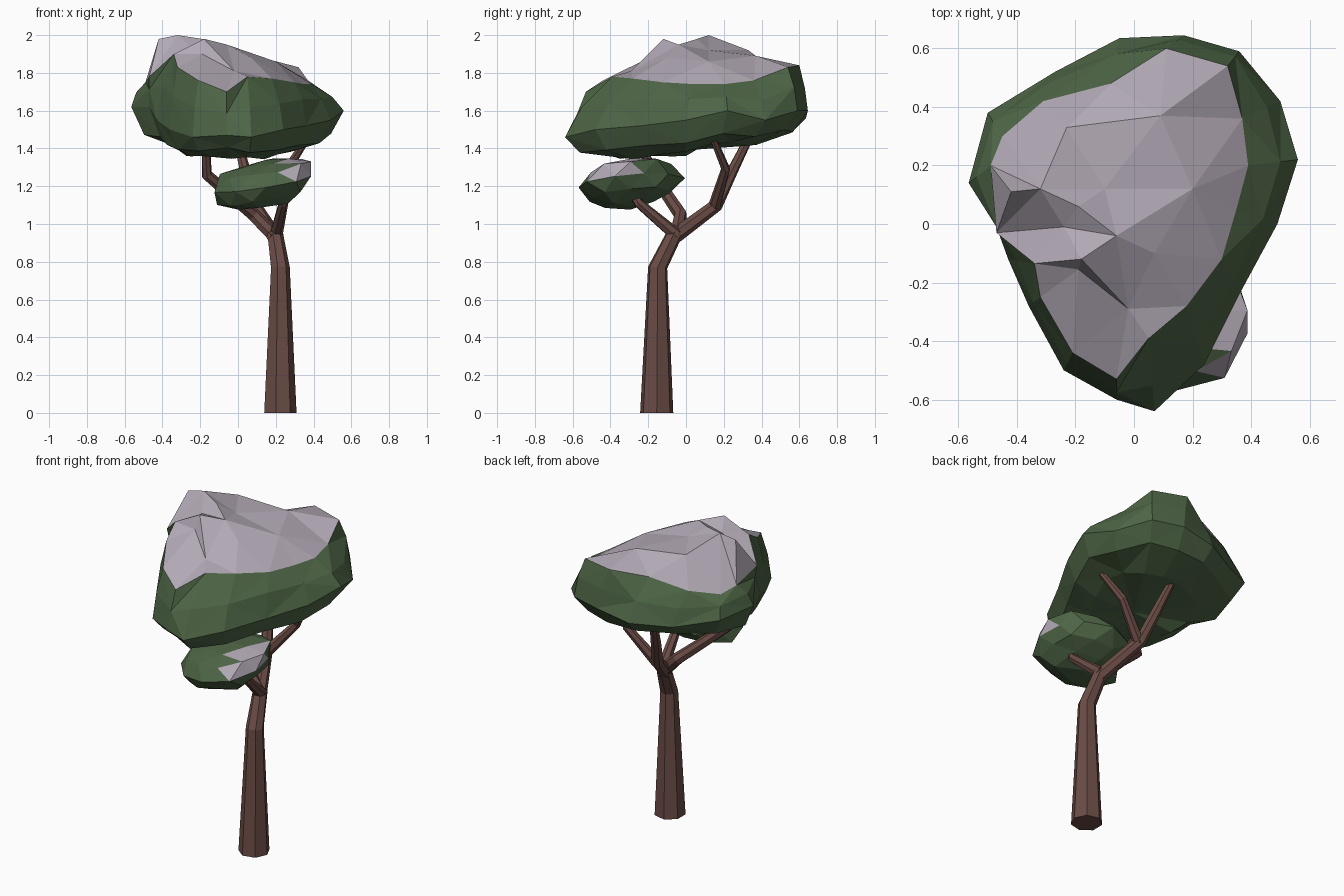
import bpy, bmesh, math, random
from mathutils import Vector
from mathutils.geometry import delaunay_2d_cdt

if "Cube" in bpy.data.objects:
    bpy.data.objects.remove(bpy.data.objects["Cube"])

random.seed(4)


def material(name, rgb):
    m = bpy.data.materials.new(name)
    m.diffuse_color = (*rgb, 1)
    m.use_nodes = True
    m.node_tree.nodes["Principled BSDF"].inputs["Base Color"].default_value = m.diffuse_color
    return m


BARK = material("brown_bark", (0.145, 0.072, 0.060))
GREEN = material("leaf_green", (0.075, 0.130, 0.060))
GREY = material("pale_grey_top", (0.45, 0.40, 0.465))


def finish(bm, name, mats):
    bmesh.ops.recalc_face_normals(bm, faces=bm.faces[:])
    me = bpy.data.meshes.new(name)
    bm.to_mesh(me)
    bm.free()
    for m in mats:
        me.materials.append(m)
    ob = bpy.data.objects.new(name, me)
    bpy.context.collection.objects.link(ob)
    return ob


def limb(name, path, sides=7):
    """Tapered faceted tube through (x, y, z, radius) points."""
    bm = bmesh.new()
    pts = [Vector(p[:3]) for p in path]
    rings = []
    for i, p in enumerate(pts):
        t = (pts[min(i + 1, len(pts) - 1)] - pts[max(i - 1, 0)]).normalized()
        if name == "trunk" and i == 0:
            t = Vector((0, 0, 1))
        u = Vector((0, 1, 0)).cross(t).normalized()
        v = t.cross(u)
        rings.append([bm.verts.new(p + path[i][3] * (u * math.cos(a) + v * math.sin(a)))
                      for a in (math.tau * k / sides for k in range(sides))])
    for a, b in zip(rings, rings[1:]):
        for k in range(sides):
            j = (k + 1) % sides
            bm.faces.new((a[k], a[j], b[j], b[k]))
    bm.faces.new(rings[0])
    bm.faces.new(rings[-1])
    return finish(bm, name, [BARK])


# Trunk and branches
limb("trunk", [(.22, -.155, 0, .09), (.222, -.15, .77, .052), (.195, -.06, .95, .043)])
limb("back_branch", [(.20, -.08, .92, .042), (.085, .16, 1.10, .036), (.04, .24, 1.27, .03), (-.01, .34, 1.47, .022)])
limb("right_branch", [(.09, .15, 1.09, .034), (.26, .21, 1.29, .025), (.37, .14, 1.46, .018)])
limb("front_branch", [(.20, -.05, .94, .036), (.24, -.25, 1.11, .026), (.22, -.31, 1.2, .02)])
limb("left_branch", [(.19, -.05, .94, .04), (.08, -.03, 1.05, .036), (-.165, -.17, 1.26, .03), (-.17, -.24, 1.42, .024)])

# Main canopy: widest outline and the edge where the pale top begins
RIM = [(.56, .22, 1.6), (.5, .42, 1.55), (.36, .59, 1.6), (.17, .645, 1.6), (-.05, .635, 1.56),
       (-.27, .52, 1.55), (-.5, .38, 1.6), (-.565, .14, 1.62), (-.47, 0, 1.62), (-.43, -.12, 1.55),
       (-.36, -.28, 1.5), (-.24, -.5, 1.46), (-.06, -.6, 1.47), (.07, -.64, 1.46), (.24, -.48, 1.5),
       (.36, -.24, 1.52), (.49, 0, 1.55)]
EDGE = [(.39, .2, 1.74), (.37, .36, 1.76), (.32, .54, 1.83), (.11, .6, 1.84), (-.08, .48, 1.8),
        (-.31, .42, 1.75), (-.45, .3, 1.72), (-.49, .2, 1.75), (-.47, -.03, 1.78), (-.34, -.135, 1.9),
        (-.32, -.25, 1.83), (-.21, -.44, 1.76), (-.06, -.53, 1.7), (.05, -.39, 1.78), (.18, -.28, 1.77),
        (.3, -.12, 1.75), (.35, .05, 1.74)]
PEAKS = [(-.42, .11, 1.98), (-.32, .12, 2.0), (-.24, -.01, 1.93), (-.23, .33, 1.92), (-.19, .06, 1.98),
         (-.06, -.04, 1.95), (-.18, -.12, 1.98), (-.19, -.155, 1.9), (-.1, .12, 1.92), (.2, .12, 1.86),
         (.09, .37, 1.89), (.07, -.1, 1.88), (-.02, -.29, 1.81)]

bm = bmesh.new()
n = len(RIM)


def under(scale, drop):
    ring = []
    for x, y, z in RIM:
        low = 1.355 + .07 * min(1, max(0, (y + .1) / .4))
        px, py = x * scale, y * scale
        ring.append((px, py, z + (low - z) * drop + random.uniform(-.015, .015)))
    return ring


mid = [Vector(r).lerp(Vector(e), .35) for r, e in zip(RIM, EDGE)]
for m, r, e in zip(mid, RIM, EDGE):
    m.z = r[2] + (e[2] - r[2]) * random.uniform(.48, .62)
rings = [[bm.verts.new(p) for p in ring] for ring in (under(.58, 1), under(.88, .65), RIM, mid, EDGE)]
for i, (a, b) in enumerate(zip(rings, rings[1:])):
    for k in range(n):
        j = (k + 1) % n
        if (i + k) % 2:
            bm.faces.new((a[k], a[j], b[j]))
            bm.faces.new((a[k], b[j], b[k]))
        else:
            bm.faces.new((a[k], a[j], b[k]))
            bm.faces.new((a[j], b[j], b[k]))
centre = bm.verts.new((0, 0, 1.39))
for k in range(n):
    bm.faces.new((centre, rings[0][k], rings[0][(k + 1) % n]))

# Pale top surface, triangulated through the peaks
top = rings[-1] + [bm.verts.new(p) for p in PEAKS]
res = delaunay_2d_cdt([v.co.xy for v in top], [], [list(range(n))], 1, 1e-5)
for f in res[2]:
    face = bm.faces.new([top[res[3][i][0]] for i in f])
    face.material_index = 1
finish(bm, "main_canopy", [GREEN, GREY])

# Small lower clump with a pale patch on its upper right
bm = bmesh.new()
bmesh.ops.create_icosphere(bm, subdivisions=2, radius=1)
for v in bm.verts:
    c = v.co
    flat = math.copysign(abs(c.z) ** .75, c.z)
    k = random.uniform(.86, 1.08)
    v.co = (.145 + .265 * c.x * k, -.295 + .27 * c.y * k, 1.218 + .045 * c.x + .025 * c.y + .13 * flat * k)
bm.normal_update()
for f in bm.faces:
    c = f.calc_center_median()
    f.material_index = int(c.x > .25 and c.z > 1.25 and c.y < -.24)
finish(bm, "small_clump", [GREEN, GREY])
